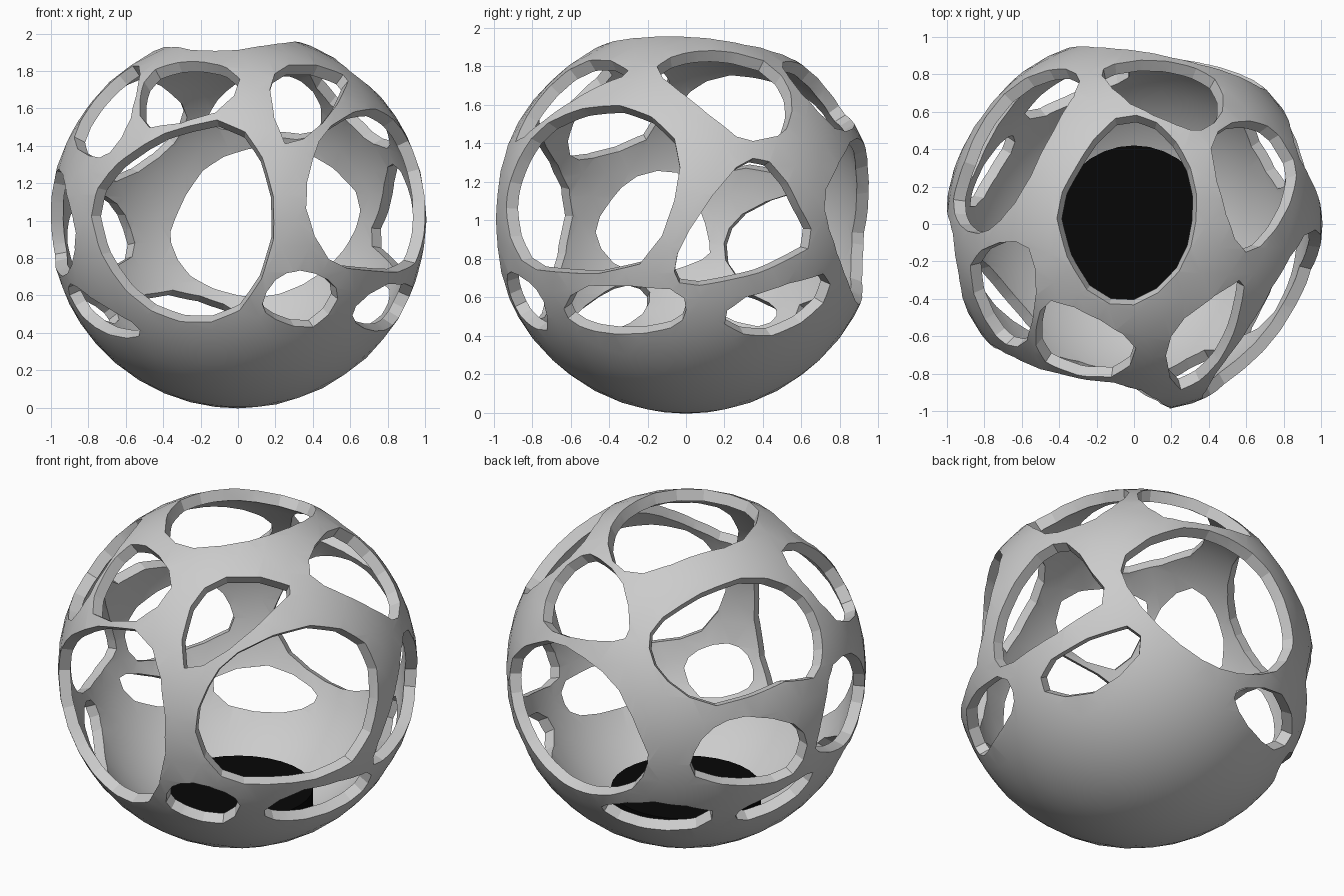
import bpy, bmesh
from math import sqrt
from mathutils import Vector

if "Cube" in bpy.data.objects:
    bpy.data.objects.remove(bpy.data.objects["Cube"])

OUTER, INNER = 1.008, 0.942   # shell radii

# Hole outlines, traced as (horizontal, vertical) points in the view each hole faces
front = [
    [(-.78, 1.02), (-.64, 1.30), (-.11, 1.53), (.13, 1.33), (.19, .90), (.01, .52), (-.31, .46), (-.60, .63)],
    [(.13, .55), (.2, .68), (.33, .73), (.48, .68), (.53, .58), (.40, .43), (.2, .47)],
    [(-.52, 1.65), (-.44, 1.8), (-.18, 1.84), (.01, 1.75), (-.12, 1.57), (-.47, 1.49)],
]
right = [
    [(-.93, 1.06), (-.86, 1.32), (-.71, 1.5), (-.34, 1.59), (-.06, 1.42), (-.06, 1.1), (-.24, .77), (-.66, .73), (-.85, .79)],
    [(-.06, .73), (.02, .95), (.26, 1.27), (.43, 1.3), (.59, 1.06), (.63, .85), (.07, .66)],
    [(-.63, .54), (-.5, .66), (-.08, .64), (0, .53), (-.08, .44), (-.35, .41), (-.55, .45)],
    [(.2, .46), (.31, .6), (.71, .72), (.71, .57), (.44, .40)],
    [(-.15, 1.79), (.05, 1.87), (.4, 1.82), (.54, 1.66), (.52, 1.47), (.41, 1.42), (.26, 1.43), (-.03, 1.66)],
]
top = [
    [(-.41, .03), (-.31, .3), (-.1, .56), (.12, .54), (.30, .3), (.33, .02), (.24, -.25), (0, -.43), (-.25, -.35)],
    [(.17, -.7), (.27, -.5), (.56, -.3), (.57, -.43), (.45, -.73), (.25, -.88)],
    [(-.87, -.22), (-.72, -.1), (-.56, -.13), (-.52, -.37), (-.57, -.62), (-.68, -.64), (-.79, -.51)],
    [(-.96, .13), (-.9, .33), (-.69, .69), (-.45, .82), (-.31, .80), (-.32, .68), (-.55, .25), (-.71, .02), (-.83, -.05), (-.93, 0)],
    [(-.17, .79), (-.1, .85), (.2, .86), (.43, .77), (.47, .6), (.36, .5), (.22, .53), (-.02, .64)],
]
back = [
    [(-.38, .87), (-.36, 1.0), (-.2, 1.28), (.05, 1.4), (.35, 1.40), (.67, 1.16), (.67, .95), (.5, .72), (.24, .58), (0, .57), (-.27, .68)],
    [(-.03, .45), (-.08, .52), (-.37, .6), (-.62, .53), (-.5, .39), (-.2, .37)],
]
left = [
    [(-.5, .93), (-.42, 1.1), (-.27, 1.24), (-.05, 1.26), (.06, 1.1), (.13, .87), (.09, .78), (-.2, .7), (-.4, .76)],
    [(.21, .87), (.31, 1.03), (.57, 1.14), (.72, 1.09), (.79, .95), (.77, .79), (.5, .69), (.27, .7)],
    [(.1, .65), (.25, .63), (.46, .54), (.5, .47), (.4, .41), (.15, .5)],
    [(-.2, .6), (-.3, .66), (-.45, .6), (-.62, .46), (-.58, .38), (-.4, .39), (-.24, .48)],
]


def on_sphere(u, v, view):
    """Project a view point onto the unit sphere, as a direction from its centre."""
    if view != 'top':
        v -= 1
    w = sqrt(max(0, 1 - u * u - v * v))
    d = {'front': (u, -w, v), 'back': (u, w, v), 'right': (w, u, v),
         'left': (-w, u, v), 'top': (u, v, w)}[view]
    return Vector(d).normalized()


def add_cutter(bm, outline, view):
    """Radial plug through the shell with a softened outline."""
    p = [on_sphere(u, v, view) for u, v in outline]
    n = len(p)
    loop = []
    for i in range(n):
        a, b, c, d = p[i - 1], p[i], p[(i + 1) % n], p[(i + 2) % n]
        loop += [b, (9 * (b + c) - a - d).normalized()]
    mid = sum(p, Vector()).normalized()
    lo = [bm.verts.new(d * 0.72) for d in loop]
    hi = [bm.verts.new(d * 1.5) for d in loop]
    c_lo, c_hi = bm.verts.new(mid * 0.72), bm.verts.new(mid * 1.5)
    for i in range(len(loop)):
        j = (i + 1) % len(loop)
        bm.faces.new((lo[i], lo[j], hi[j], hi[i]))
        bm.faces.new((lo[j], lo[i], c_lo))
        bm.faces.new((hi[i], hi[j], c_hi))


def make_object(name, bm):
    mesh = bpy.data.meshes.new(name)
    bm.to_mesh(mesh)
    bm.free()
    ob = bpy.data.objects.new(name, mesh)
    ob.location.z = 1.004
    bpy.context.collection.objects.link(ob)
    return ob


# Hollow shell: outer sphere plus reversed inner sphere
bm = bmesh.new()
bmesh.ops.create_icosphere(bm, subdivisions=4, radius=OUTER)
outer = set(bm.faces)
bmesh.ops.create_icosphere(bm, subdivisions=4, radius=INNER)
bmesh.ops.reverse_faces(bm, faces=[f for f in bm.faces if f not in outer])
shell = make_object("openwork_shell", bm)

# All hole cutters in one helper mesh
bm = bmesh.new()
for view, holes in (('front', front), ('right', right), ('top', top), ('back', back), ('left', left)):
    for outline in holes:
        add_cutter(bm, outline, view)
bmesh.ops.recalc_face_normals(bm, faces=bm.faces[:])
cutter = make_object("hole_cutters", bm)
cutter.hide_render = True

mod = shell.modifiers.new("holes", 'BOOLEAN')
mod.operation = 'DIFFERENCE'
mod.solver = 'EXACT'
mod.object = cutter
bpy.context.view_layer.objects.active = shell
shell.select_set(True)
bpy.ops.object.modifier_apply(modifier=mod.name)
bpy.data.objects.remove(cutter)
bpy.ops.object.shade_smooth_by_angle(angle=0.22)

# Black disc-shaped base resting inside the bottom
bpy.ops.mesh.primitive_cylinder_add(vertices=32, radius=0.42, depth=0.12, location=(0, 0, 0.21))
base = bpy.context.object
base.name = "inner_base"
black = bpy.data.materials.new("black")
black.diffuse_color = (0.002, 0.002, 0.002, 1)
black.use_nodes = True
black.node_tree.nodes["Principled BSDF"].inputs["Base Color"].default_value = black.diffuse_color
base.data.materials.append(black)
bpy.ops.object.shade_smooth_by_angle(angle=0.5)
